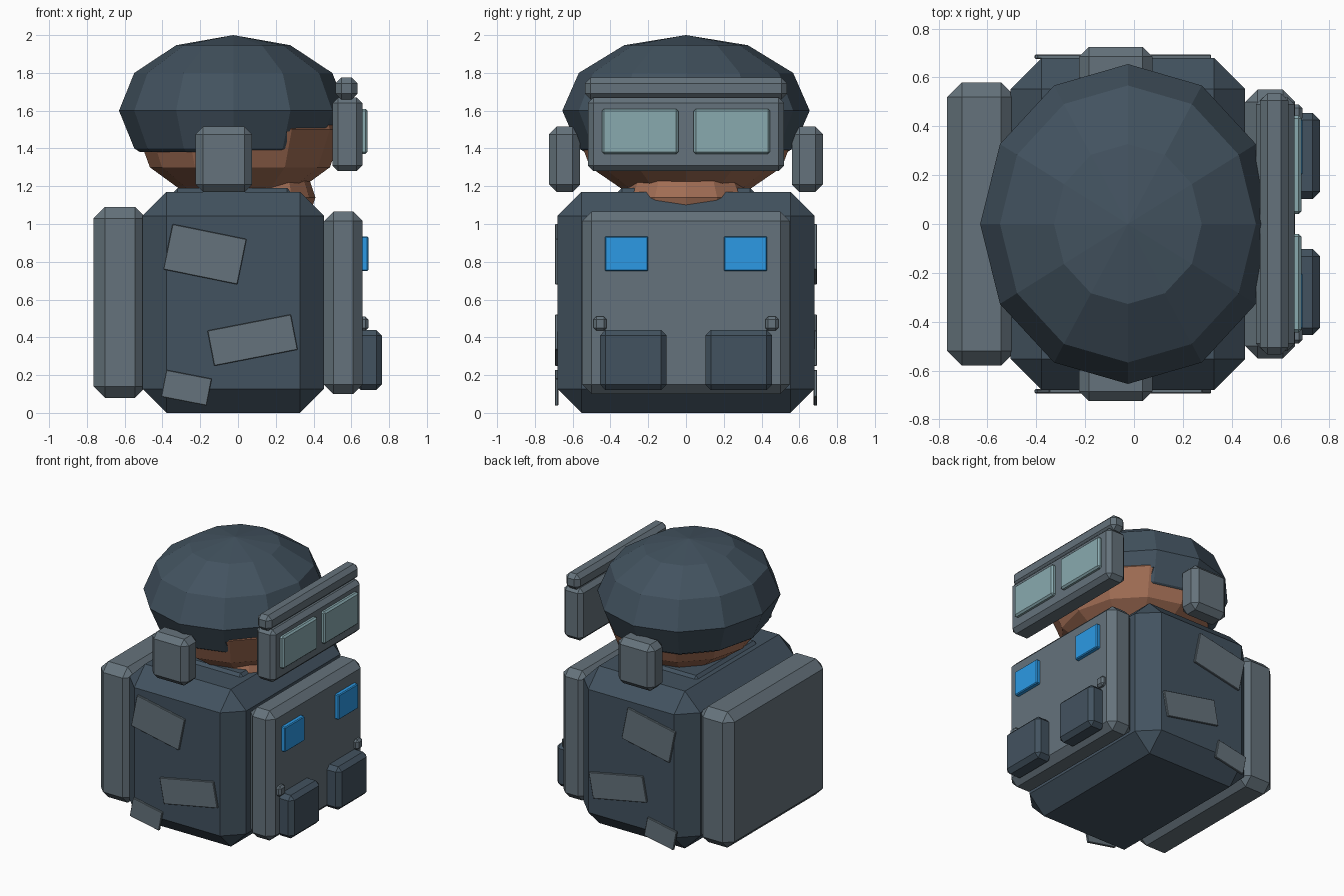
import bpy, bmesh
from math import radians
from mathutils import Matrix, Vector

if "Cube" in bpy.data.objects:
    bpy.data.objects.remove(bpy.data.objects["Cube"])


def material(name, rgb):
    m = bpy.data.materials.new(name)
    m.diffuse_color = (*rgb, 1)
    m.use_nodes = True
    m.node_tree.nodes["Principled BSDF"].inputs["Base Color"].default_value = m.diffuse_color
    return m


DARK = material("dark_cloth", (0.055, 0.085, 0.115))
PLATE = material("plate_grey", (0.13, 0.17, 0.20))
SKIN = material("skin", (0.36, 0.155, 0.09))
BLUE = material("blue_light", (0.025, 0.32, 0.78))
LENS = material("lens_glass", (0.25, 0.40, 0.43))


def finish(name, bm, mat):
    bmesh.ops.recalc_face_normals(bm, faces=bm.faces)
    me = bpy.data.meshes.new(name)
    bm.to_mesh(me)
    bm.free()
    me.materials.append(mat)
    ob = bpy.data.objects.new(name, me)
    bpy.context.collection.objects.link(ob)
    return ob


def box(name, xs, ys, zs, bevel, mat, tilt=0):
    """Chamfered box from its ranges, optionally tilted about y."""
    lo, hi = Vector((xs[0], ys[0], zs[0])), Vector((xs[1], ys[1], zs[1]))
    bm = bmesh.new()
    bmesh.ops.create_cube(bm, size=1, matrix=Matrix.Diagonal((*(hi - lo), 1)))
    if bevel:
        bmesh.ops.bevel(bm, geom=bm.edges[:], offset=bevel, segments=1,
                        affect='EDGES', profile=0.5)
    ob = finish(name, bm, mat)
    ob.location = (lo + hi) / 2
    ob.rotation_euler.y = radians(tilt)
    return ob


def pair(name, xs, ys, zs, bevel, mat):
    """Box and its mirror image across y = 0."""
    box(name + "_left", xs, ys, zs, bevel, mat)
    box(name + "_right", xs, (-ys[1], -ys[0]), zs, bevel, mat)


def ball(name, centre, radii, mat, cut_z=None):
    """Low-poly 12 x 6 ellipsoid, optionally cut flat from below."""
    bm = bmesh.new()
    bmesh.ops.create_uvsphere(
        bm, u_segments=12, v_segments=6, radius=1,
        matrix=Matrix.Translation(centre) @ Matrix.Diagonal((*radii, 1)))
    if cut_z is not None:
        cut = bmesh.ops.bisect_plane(bm, geom=bm.verts[:] + bm.edges[:] + bm.faces[:],
                                     plane_co=(0, 0, cut_z), plane_no=(0, 0, -1),
                                     clear_outer=True)
        edges = [e for e in cut["geom_cut"] if isinstance(e, bmesh.types.BMEdge)]
        bmesh.ops.contextual_create(bm, geom=edges)
    return finish(name, bm, mat)


# Torso with chest and back plates
box("torso", (-0.505, 0.455), (-0.68, 0.68), (0, 1.17), 0.127, DARK)
box("back_plate", (-0.765, -0.485), (-0.58, 0.58), (0.08, 1.09), 0.06, PLATE)
box("chest_plate", (0.455, 0.66), (-0.55, 0.55), (0.10, 1.065), 0.05, PLATE)
box("collar", (-0.34, 0.28), (-0.36, 0.36), (1.14, 1.19), 0.02, DARK)

# Chest fittings
pair("chest_light", (0.65, 0.69), (0.20, 0.43), (0.75, 0.935), 0.006, BLUE)
pair("pouch", (0.62, 0.762), (0.103, 0.455), (0.12, 0.44), 0.03, DARK)
pair("button", (0.62, 0.69), (0.42, 0.49), (0.435, 0.51), 0.015, PLATE)

# Tilted patches on both flanks: centre x, z, width, height, angle
for i, (x, z, w, h, a) in enumerate([(-0.175, 0.84, 0.40, 0.245, 11.5),
                                     (0.077, 0.385, 0.45, 0.19, -11),
                                     (-0.273, 0.133, 0.245, 0.145, 11)]):
    for s, side in ((-1, "right"), (1, "left")):
        ys = sorted((s * 0.676, s * 0.694))
        box(f"patch_{i + 1}_{side}", (x - w / 2, x + w / 2), ys,
            (z - h / 2, z + h / 2), 0.003, PLATE, -s * a)

# Head and neck
ball("head", (0.01, 0, 1.5), (0.55, 0.585, 0.4), SKIN)
ball("neck", (0.16, 0, 1.14), (0.25, 0.33, 0.2), SKIN)

# Helmet with the face opening cut away
helmet = ball("helmet", (-0.025, 0, 1.6), (0.605, 0.655, 0.4), DARK, 1.38)
cutter = box("face_cutter", (0.26, 1.0), (-1, 1), (1.1, 1.49), 0, DARK)
cutter.hide_render = True
cutter.hide_viewport = True
cutter.display_type = 'WIRE'
mod = helmet.modifiers.new("face_opening", 'BOOLEAN')
mod.operation = 'DIFFERENCE'
mod.solver = 'EXACT'
mod.object = cutter

# Ear covers and goggles
pair("ear_cover", (-0.225, 0.075), (0.56, 0.725), (1.17, 1.515), 0.04, PLATE)
box("goggle_frame", (0.50, 0.658), (-0.52, 0.52), (1.28, 1.67), 0.03, PLATE)
box("goggle_brow", (0.517, 0.632), (-0.535, 0.535), (1.66, 1.775), 0.03, PLATE)
pair("goggle_lens", (0.64, 0.686), (0.04, 0.445), (1.37, 1.61), 0.012, LENS)
